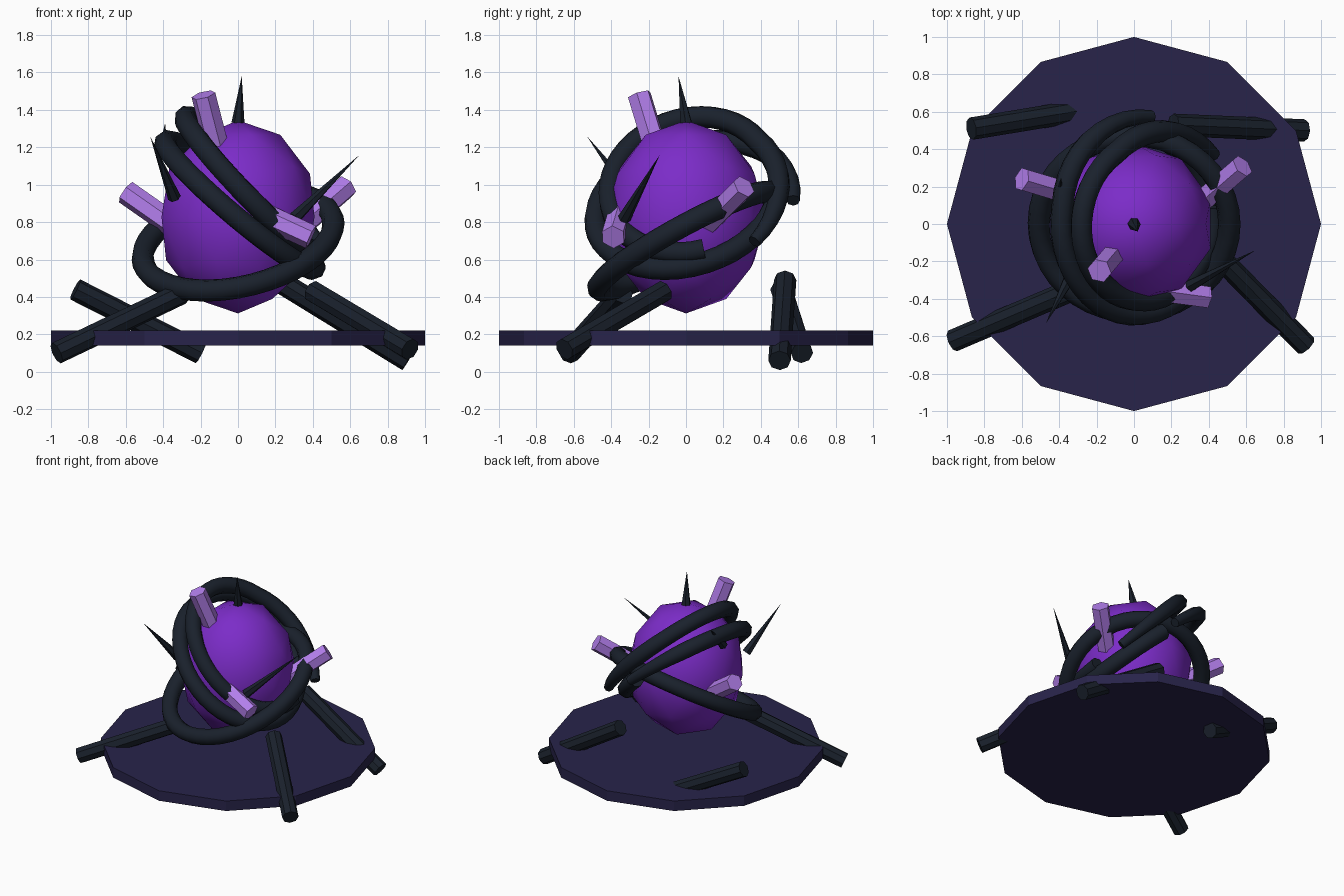
import bpy, math
from mathutils import Vector

if "Cube" in bpy.data.objects:
    bpy.data.objects.remove(bpy.data.objects["Cube"])


def material(name, rgb):
    m = bpy.data.materials.new(name)
    m.diffuse_color = (*rgb, 1)
    m.use_nodes = True
    m.node_tree.nodes["Principled BSDF"].inputs["Base Color"].default_value = m.diffuse_color
    return m


STONE = material("dark_stone", (0.021, 0.017, 0.068))
VINE = material("black_vine", (0.010, 0.015, 0.025))
CORE = material("purple_core", (0.20, 0.025, 0.58))
CRYSTAL = material("pale_crystal", (0.45, 0.21, 0.84))


def finish(name, mat):
    ob = bpy.context.object
    ob.name = name
    ob.data.materials.append(mat)
    return ob


def rod(name, a, b, r1, r2, sides, mat):
    """Straight prism or cone from a to b."""
    a, b = Vector(a), Vector(b)
    d = b - a
    bpy.ops.mesh.primitive_cone_add(vertices=sides, radius1=r1, radius2=r2, depth=d.length,
                                    location=(a + b) / 2,
                                    rotation=d.to_track_quat('Z', 'Y').to_euler())
    return finish(name, mat)


def vine(name, centre, u, v, start, end, flare=0.0, closed=False, steps=40):
    """Tube along a tilted ring; the start flares outward and thins if open."""
    c, u, v = Vector(centre), Vector(u), Vector(v)
    cu = bpy.data.curves.new(name, 'CURVE')
    cu.dimensions = '3D'
    cu.bevel_depth = 0.06
    cu.bevel_resolution = 2
    cu.use_fill_caps = True
    sp = cu.splines.new('POLY')
    n = steps if closed else steps + 1
    sp.points.add(n - 1)
    for i in range(n):
        t = i / steps
        a = math.radians(start + (end - start) * t)
        k = 1 + flare * max(0, 1 - t / 0.25)
        p = c + k * (math.cos(a) * u + math.sin(a) * v)
        sp.points[i].co = (*p, 1)
        sp.points[i].radius = 1 if closed else min(1, 0.6 + 3 * t)
    sp.use_cyclic_u = closed
    ob = bpy.data.objects.new(name, cu)
    bpy.context.collection.objects.link(ob)
    bpy.ops.object.select_all(action='DESELECT')
    ob.select_set(True)
    bpy.context.view_layer.objects.active = ob
    bpy.ops.object.convert(target='MESH')
    bpy.ops.object.shade_smooth_by_angle(angle=math.radians(50))
    finish(name, VINE)


# twelve-sided base slab
bpy.ops.mesh.primitive_cylinder_add(vertices=12, radius=1, depth=0.08, location=(0, 0, 0.18))
finish("base_slab", STONE)

# stretched core
bpy.ops.mesh.primitive_ico_sphere_add(subdivisions=2, radius=1, location=(0, 0, 0.828))
core = finish("core", CORE)
core.scale = (0.43, 0.43, 0.516)
bpy.ops.object.shade_smooth()

# vines wrapped around the core
vine("lower_vine", (0, 0, 0.70), (0.51, 0, 0.09), (0, 0.47, 0.25), 0, 360, closed=True)
vine("middle_vine", (0.01, 0, 0.89), (-0.40, 0, 0.33), (0, 0.485, 0.08), 100, -255, flare=0.2)
vine("upper_vine", (0.07, 0.02, 1.0), (-0.35, 0, 0.36), (0.03, 0.43, 0.05), 140, -190, flare=0.25)

# roots lying across and through the slab
for i, (a, b) in enumerate([
        ((-0.97, -0.625, 0.10), (-0.30, -0.34, 0.42)),
        ((0.92, -0.65, 0.12), (0.40, -0.12, 0.43)),
        ((-0.87, 0.51, 0.44), (-0.20, 0.62, 0.10)),
        ((0.21, 0.53, 0.49), (0.91, 0.50, 0.06))]):
    rod(f"root_{i + 1}", a, b, 0.06, 0.06, 8, VINE)

# hexagonal crystals growing out of the core
for i, (a, b) in enumerate([
        ((-0.10, -0.15, 1.15), (-0.185, -0.25, 1.48)),
        ((-0.30, 0.15, 0.75), (-0.60, 0.24, 0.96)),
        ((0.36, 0.12, 0.80), (0.58, 0.31, 0.99)),
        ((0.02, -0.34, 0.89), (0.39, -0.39, 0.72))]):
    rod(f"crystal_{i + 1}", a, b, 0.066, 0.066, 6, CRYSTAL)

# thorns
for i, (a, b) in enumerate([
        ((0, 0, 1.33), (0.02, -0.04, 1.58)),
        ((0.30, -0.33, 0.82), (0.65, -0.14, 1.16)),
        ((-0.34, -0.28, 0.93), (-0.47, -0.53, 1.26)),
        ((-0.40, 0.10, 1.15), (-0.39, 0.25, 1.33))]):
    rod(f"thorn_{i + 1}", a, b, 0.035, 0, 6, VINE)
